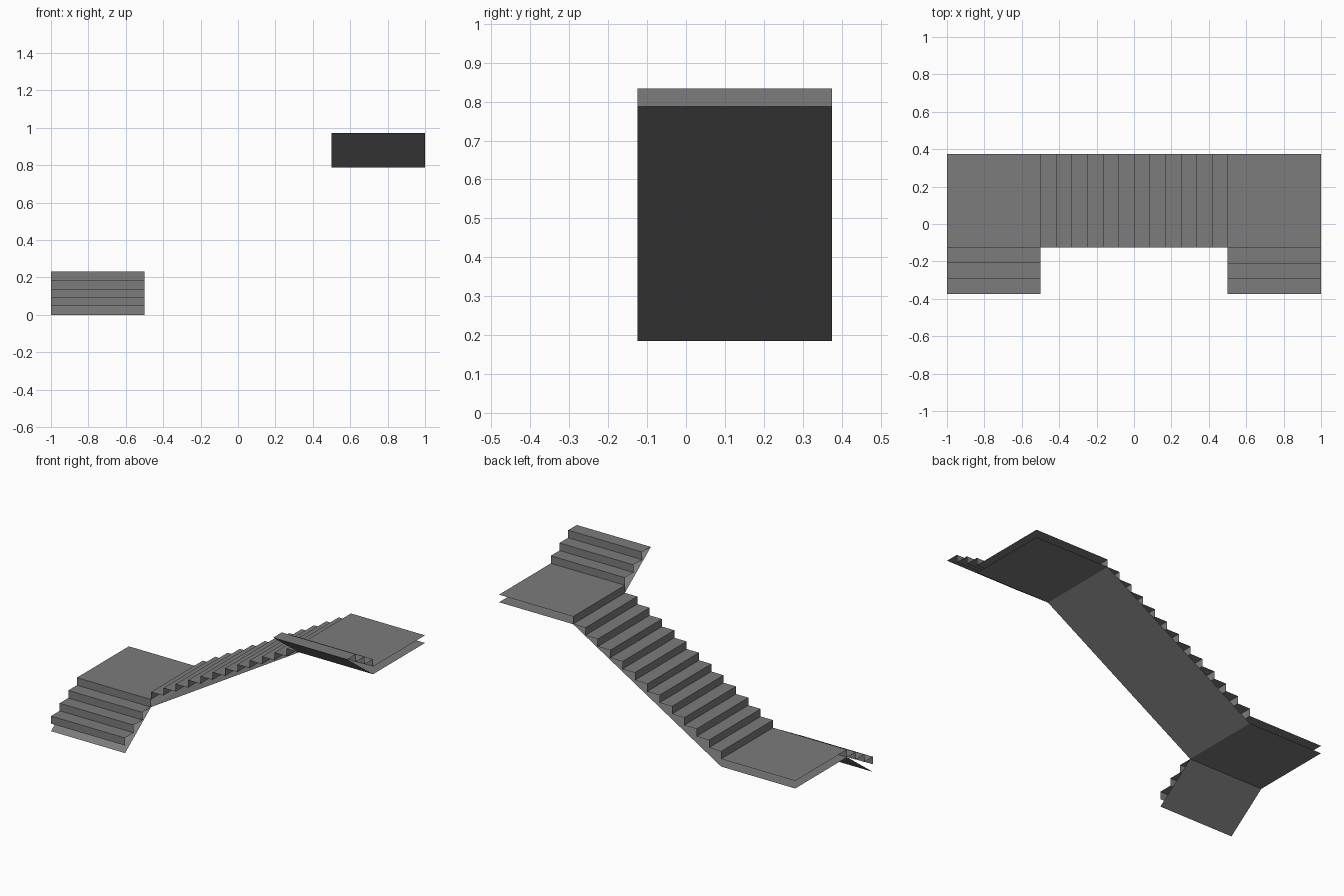
import bpy
import bmesh
from mathutils import Vector

cube = bpy.data.objects.get("Cube")
if cube:
    bpy.data.objects.remove(cube, do_unlink=True)

RISE = 0.0463          # height of one riser
TREAD = 0.25 / 3       # depth of one tread
FRONT, INNER, BACK = -0.375, -0.125, 0.375
LOW_TOP, HIGH_TOP = 5 * RISE, 18 * RISE

concrete = bpy.data.materials.new("concrete_grey")
concrete.use_nodes = True
colour = (0.2, 0.2, 0.2, 1)
concrete.diffuse_color = colour
concrete.node_tree.nodes["Principled BSDF"].inputs["Base Color"].default_value = colour


def sheet(name, profile, axis, near, far, up):
    """Sweep a (distance, height) profile sideways into an open sheet."""
    bm = bmesh.new()

    def place(d, z, side):
        return Vector((d, side, z)) if axis == "x" else Vector((side, d, z))

    rows = [[bm.verts.new(place(d, z, s)) for s in (near, far)] for d, z in profile]
    for a, b in zip(rows, rows[1:]):
        bm.faces.new((a[0], b[0], b[1], a[1]))
    bm.normal_update()
    if (sum(f.normal.z for f in bm.faces) > 0) != up:
        bmesh.ops.reverse_faces(bm, faces=bm.faces[:])
    mesh = bpy.data.meshes.new(name)
    bm.to_mesh(mesh)
    bm.free()
    mesh.materials.append(concrete)
    bpy.context.collection.objects.link(bpy.data.objects.new(name, mesh))


def steps(start, z, direction, risers, treads):
    """Zigzag profile, beginning with a riser."""
    points = [(start, z)]
    for i in range(risers):
        z += RISE
        points.append((start, z))
        if i < treads:
            start += direction * TREAD
            points.append((start, z))
    return points


def flight(name, axis, start, z, direction, risers, treads, near, far):
    """Stepped top and the sloping soffit beneath it."""
    sheet(name + "_steps", steps(start, z, direction, risers, treads), axis, near, far, True)
    low = z - RISE
    slope = [(start, low), (start + direction * treads * TREAD, low + (treads + 1) * RISE)]
    sheet(name + "_soffit", slope, axis, near, far, False)


def landing(name, x0, x1, top):
    """Flat floor with a parallel underside."""
    for part, z, up in (("_floor", top, True), ("_soffit", top - RISE, False)):
        sheet(name + part, [(x0, z), (x1, z)], "x", INNER, BACK, up)


# Flights
flight("lower_flight", "y", FRONT, RISE, 1, 4, 3, -1, -0.5)
flight("main_flight", "x", -0.5, LOW_TOP, 1, 13, 12, INNER, BACK)
flight("upper_flight", "y", INNER, HIGH_TOP, -1, 3, 3, 0.5, 1)

# Landings
landing("lower_landing", -1, -0.5, LOW_TOP)
landing("upper_landing", 0.5, 1, HIGH_TOP)
